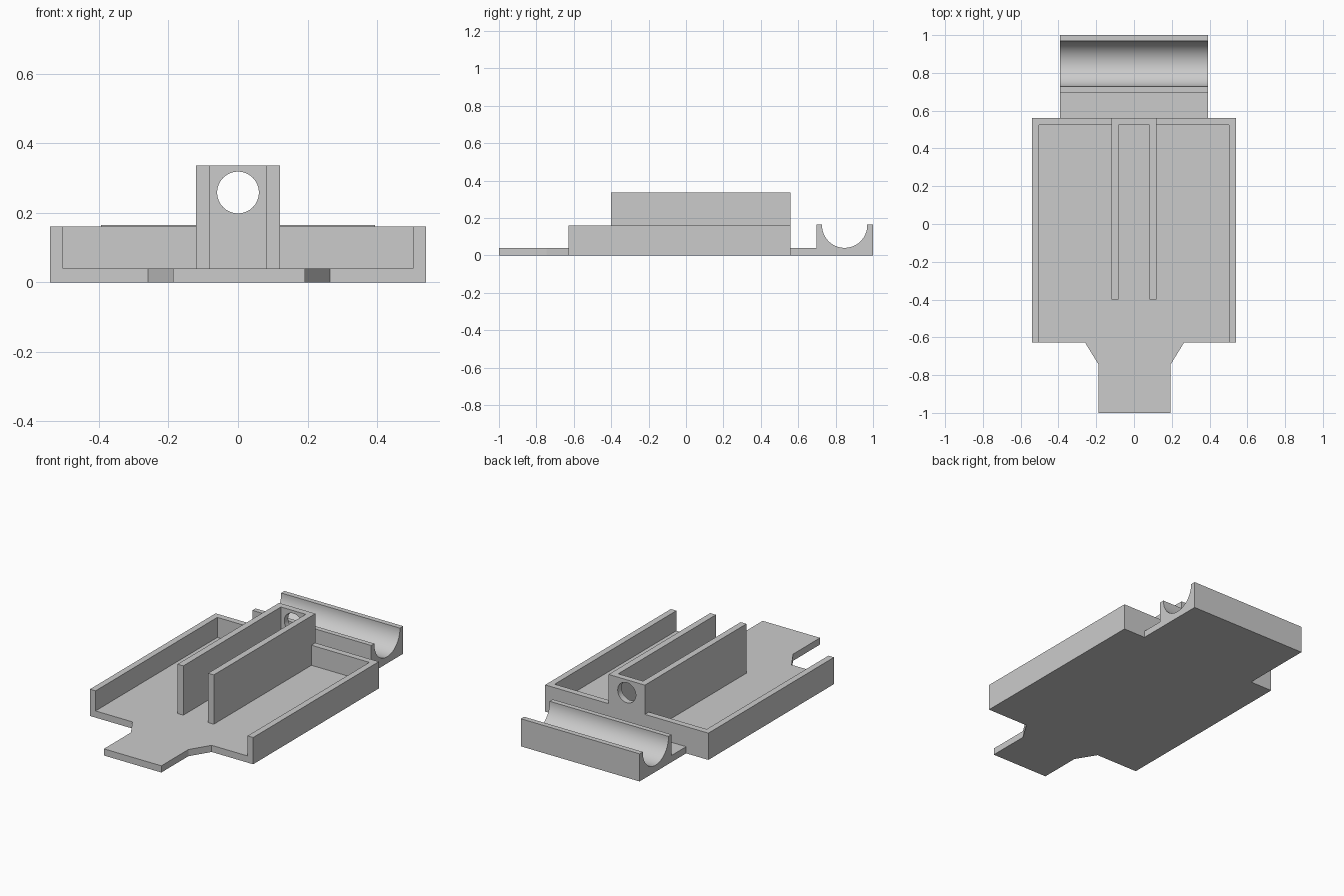
import bpy, bmesh, math
from mathutils import Matrix, Vector

cube = bpy.data.objects.get("Cube")
if cube:
    bpy.data.objects.remove(cube, do_unlink=True)

grey = bpy.data.materials.new("plain_grey")
grey.use_nodes = True
grey.diffuse_color = (0.6, 0.6, 0.6, 1)
grey.node_tree.nodes["Principled BSDF"].inputs["Base Color"].default_value = (0.6, 0.6, 0.6, 1)

FLOOR, RIM, CHANNEL = 0.04, 0.16, 0.335
HALF, FRONT, BACK, WALL = 0.54, -0.628, 0.56, 0.037
CH_OUT, CH_IN, CH_FRONT = 0.12, 0.082, -0.4
NECK, CRADLE_Y, SHIFT = 0.393, 0.697, 0.003


def extrude(name, start, depth):
    """Solid from a closed outline of 3D points swept along a vector."""
    bm = bmesh.new()
    face = bm.faces.new([bm.verts.new(p) for p in start])
    out = bmesh.ops.extrude_face_region(bm, geom=[face])
    verts = [g for g in out["geom"] if isinstance(g, bmesh.types.BMVert)]
    bmesh.ops.translate(bm, verts=verts, vec=Vector(depth))
    bmesh.ops.recalc_face_normals(bm, faces=bm.faces)
    mesh = bpy.data.meshes.new(name)
    bm.to_mesh(mesh)
    bm.free()
    mesh.materials.append(grey)
    obj = bpy.data.objects.new(name, mesh)
    bpy.context.collection.objects.link(obj)
    return obj


def upright(name, outline, z0, z1):
    return extrude(name, [(x, y, z0) for x, y in outline], (0, 0, z1 - z0))


def select(obj):
    bpy.ops.object.select_all(action="DESELECT")
    obj.select_set(True)
    bpy.context.view_layer.objects.active = obj


def smooth(obj):
    select(obj)
    bpy.ops.object.shade_smooth_by_angle(angle=math.radians(30))


# Floor plate with tapered front tab and rear neck
right_side = [(0.19, -1), (0.19, -0.745), (0.262, FRONT), (HALF, FRONT),
              (HALF, BACK), (NECK, BACK), (NECK, CRADLE_Y)]
left_side = [(-x, y) for x, y in reversed(right_side)]
tab = [(x + SHIFT if abs(x) < 0.3 else x, y) for x, y in right_side + left_side]
upright("floor_plate", tab, 0, FLOOR)

# Side rims, each returning along the back to the channel
for side, s in (("left", 1), ("right", -1)):
    outline = [(HALF, FRONT), (HALF, BACK), (CH_OUT, BACK), (CH_OUT, BACK - WALL),
               (HALF - WALL, BACK - WALL), (HALF - WALL, FRONT)]
    upright(side + "_rim", [(s * x, y) for x, y in outline], FLOOR, RIM)

# Tall central channel, open at the front
half = [(CH_OUT, BACK), (CH_OUT, CH_FRONT), (CH_IN, CH_FRONT), (CH_IN, BACK - WALL)]
channel = upright("channel", half + [(-x, y) for x, y in reversed(half)], FLOOR, CHANNEL)

# Round hole through the channel's back wall
steps = 64
ring = [(0.06 * math.cos(a), BACK - 0.1, 0.258 + 0.06 * math.sin(a))
        for a in (2 * math.pi * i / steps for i in range(steps))]
cutter = extrude("hole_cutter", ring, (0, 0.2, 0))
cutter.hide_render = True
cut = channel.modifiers.new("hole", "BOOLEAN")
cut.operation = "DIFFERENCE"
cut.solver = "EXACT"
cut.object = cutter
select(channel)
bpy.ops.object.modifier_apply(modifier=cut.name)
bpy.data.objects.remove(cutter, do_unlink=True)
smooth(channel)

# Rear cradle with a half-round groove
mid, radius, top = 0.848, 0.121, 0.165
groove = [(mid + radius * math.cos(a), 0.161 - radius * math.sin(a))
          for a in (math.pi * i / 40 for i in range(41))]
section = ([(CRADLE_Y, 0), (1, 0), (1, top), (mid + radius, top)] + groove
           + [(mid - radius, top), (CRADLE_Y, top)])
cradle = extrude("rear_cradle", [(-NECK, y, z) for y, z in section], (2 * NECK, 0, 0))
smooth(cradle)
